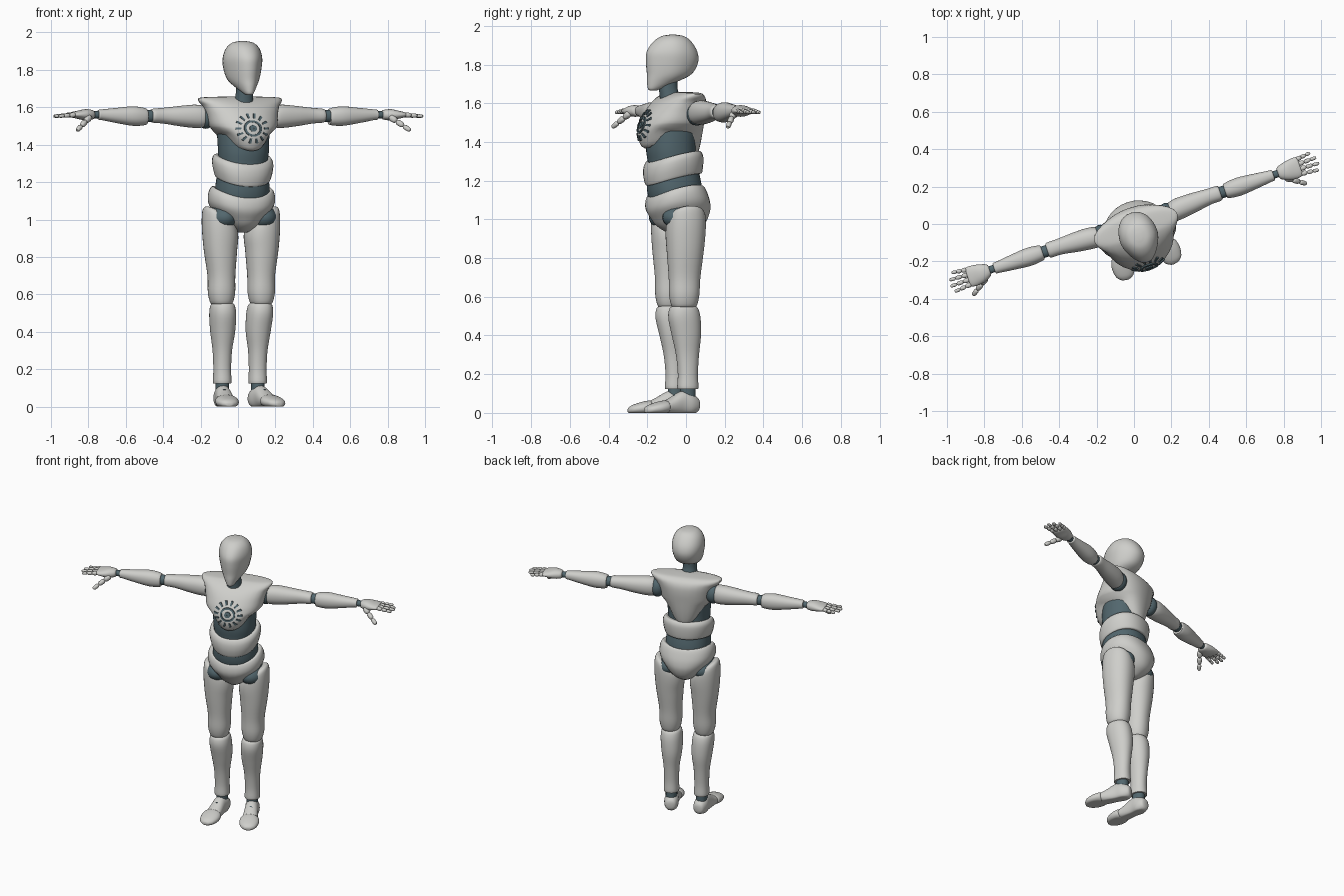
import bpy
import bmesh
import math
from mathutils import Matrix, Vector
from mathutils.bvhtree import BVHTree

cube = bpy.data.objects.get("Cube")
if cube:
    bpy.data.objects.remove(cube, do_unlink=True)

# The whole figure is turned a little towards its left
WORLD = Matrix.Translation((0.018, -0.045, 0)) @ Matrix.Rotation(math.radians(18.5), 4, 'Z')
AROUND, STEPS = 32, 4


def make_material(name, colour):
    mat = bpy.data.materials.new(name)
    mat.use_nodes = True
    mat.diffuse_color = (*colour, 1)
    bsdf = mat.node_tree.nodes["Principled BSDF"]
    bsdf.inputs["Base Color"].default_value = (*colour, 1)
    bsdf.inputs["Roughness"].default_value = 0.6
    return mat


SHELL = make_material("pale grey shell", (0.62, 0.62, 0.595))
JOINT = make_material("dark teal joint", (0.085, 0.135, 0.155))


def finish(bm, name, mat, matrix):
    """Place the mesh, smooth it except at sharp edges, and link it."""
    bm.transform(matrix)
    bmesh.ops.recalc_face_normals(bm, faces=bm.faces[:])
    for face in bm.faces:
        face.smooth = True
    for edge in bm.edges:
        edge.smooth = edge.calc_face_angle(0) < 0.7
    mesh = bpy.data.meshes.new(name)
    bm.to_mesh(mesh)
    bm.free()
    mesh.materials.append(mat)
    obj = bpy.data.objects.new(name, mesh)
    bpy.context.collection.objects.link(obj)
    return obj


def smooth_sections(secs):
    """Smooth in-between sections through the given ones."""
    pts = [Vector(s) for s in secs]
    out = []
    for i in range(len(pts) - 1):
        a, b = pts[i], pts[i + 1]
        ta = (b - pts[max(i - 1, 0)]) / 2
        tb = (pts[min(i + 2, len(pts) - 1)] - a) / 2
        for k in range(STEPS):
            t = k / STEPS
            h = t * t * (3 - 2 * t)
            out.append(a * (1 - h) + b * h + ta * (t * (1 - t) ** 2) - tb * (t * t * (1 - t)))
    return out + [pts[-1]]


def loft(name, mat, axis, secs, bend=None, place=Matrix(), power=2.2):
    """Skin oval sections (position, centre a, centre b, radius a, radius b) along an axis."""
    bm = bmesh.new()
    rings = []
    for t, ca, cb, ra, rb in smooth_sections(secs):
        ring = []
        for k in range(AROUND):
            ang = math.tau * k / AROUND
            c, s = math.cos(ang), math.sin(ang)
            a = ca + ra * math.copysign(abs(c) ** (2 / power), c)
            b = cb + rb * math.copysign(abs(s) ** (2 / power), s)
            p = Vector({'X': (t, a, b), 'Y': (a, t, b), 'Z': (a, b, t)}[axis])
            ring.append(bm.verts.new(bend(p) if bend else p))
        rings.append(ring)
    for low, high in zip(rings, rings[1:]):
        for k in range(AROUND):
            n = (k + 1) % AROUND
            bm.faces.new((low[k], low[n], high[n], high[k]))
    bm.faces.new(rings[0])
    bm.faces.new(rings[-1])
    return finish(bm, name, mat, WORLD @ place)


def ball(name, mat, centre, radii, place):
    bm = bmesh.new()
    bmesh.ops.create_uvsphere(bm, u_segments=24, v_segments=14, radius=1)
    return finish(bm, name, mat, WORLD @ place @ Matrix.Translation(centre) @ Matrix.Diagonal((*radii, 1)))


def finger(name, start, end, radius, place):
    """Three rounded joints from start to end."""
    start, end = Vector(start), Vector(end)
    line = end - start
    secs = []
    for i in range(3):
        r = radius * (1 - 0.13 * i)
        for f, w in ((0.02, 0.55), (0.2, 1), (0.75, 0.95), (0.97, 0.55)):
            secs.append(((i + f) / 3 * line.length, 0, 0, r * w, r * w))
    turn = line.to_track_quat('Z', 'Y').to_matrix().to_4x4()
    loft(name, SHELL, 'Z', secs, place=place @ Matrix.Translation(start) @ turn)


# Head: a round skull with a keeled face coming down to the chin
def keel(p):
    front = min(max((-p.y - 0.04) / 0.13, 0), 1)
    return Vector((p.x * (1 - 0.3 * front), p.y, p.z))


loft("head", SHELL, 'Z', [
    (1.665, 0, -.13, .014, .016), (1.675, 0, -.125, .032, .034), (1.71, 0, -.085, .06, .078),
    (1.75, 0, -.045, .085, .118), (1.81, 0, -.03, .1, .138), (1.865, 0, -.03, .104, .134),
    (1.915, 0, -.028, .088, .102), (1.945, 0, -.025, .056, .062), (1.954, 0, -.025, .015, .018)], keel)
loft("neck", JOINT, 'Z', [(1.57, 0, -.03, .058, .06), (1.63, 0, -.04, .05, .052),
                          (1.68, 0, -.05, .044, .048), (1.74, 0, -.05, .045, .05)])


# Chest: its lower edge arches up at the sides
def arch(p):
    w = min(max((1.5 - p.z) / 0.15, 0), 1)
    side = min((p.x / 0.12) ** 2, 1)
    return Vector((p.x, p.y, p.z + w * (0.08 * side - 0.12 * p.y)))


chest = loft("chest", SHELL, 'Z', [
    (1.345, 0, -.04, .1, .135), (1.36, 0, -.042, .115, .152), (1.42, 0, -.042, .15, .165),
    (1.5, 0, -.03, .182, .163), (1.56, 0, -.01, .195, .148), (1.605, 0, .008, .21, .127),
    (1.635, 0, .022, .232, .098), (1.652, 0, .028, .218, .066), (1.657, 0, .025, .1, .045)], arch)

# Midriff, waist ring and pelvis
loft("midriff", JOINT, 'Z', [(1.04, 0, 0, .12, .12), (1.12, 0, -.012, .142, .137), (1.19, 0, -.018, .142, .138),
                             (1.28, 0, -.025, .13, .125), (1.36, 0, -.035, .135, .125), (1.46, 0, -.03, .14, .125)])
loft("waist_ring", SHELL, 'Z', [
    (1.21, 0, -.02, .138, .135), (1.215, 0, -.02, .147, .145), (1.26, 0, -.022, .16, .152),
    (1.3, 0, -.022, .162, .15), (1.325, 0, -.022, .15, .138), (1.328, 0, -.022, .135, .125)],
    lambda p: p + Vector((0, 0, 0.22 * p.y + 0.8 * p.x * p.x)))


def dip(p):
    w = min(max((p.z - 1) / 0.15, 0), 1)
    return p + Vector((0, 0, w * (0.2 * p.y + 1.2 * p.x * p.x - 0.015)))


loft("pelvis", SHELL, 'Z', [
    (.93, 0, .01, .025, .05), (.94, 0, .01, .045, .08), (.975, 0, .012, .09, .13), (1.03, 0, .01, .14, .158),
    (1.075, 0, .003, .175, .163), (1.12, 0, -.005, .178, .155), (1.155, 0, -.01, .162, .142),
    (1.158, 0, -.01, .145, .13)], dip)


# Thigh tops slope up towards the outside
def slope(p):
    w = min(max((p.z - 0.85) / 0.15, 0), 1)
    return p + Vector((0, 0, w * 0.55 * (p.x - 0.125)))


for side, label in ((1, "left"), (-1, "right")):
    flip = Matrix.Diagonal((side, 1, 1, 1))

    # Leg
    ball(label + "_hip_joint", JOINT, (.11, 0, 1.01), (.083, .115, .07), flip)
    loft(label + "_thigh", SHELL, 'Z', [
        (.545, .112, 0, .042, .05), (.555, .112, 0, .058, .066), (.61, .112, 0, .071, .078),
        (.7, .112, .002, .072, .082), (.82, .116, .004, .085, .094), (.93, .118, .006, .095, .103),
        (1, .12, .008, .09, .1), (1.03, .124, .01, .072, .082), (1.038, .126, .01, .045, .055)], slope, flip)
    loft(label + "_knee_joint", JOINT, 'Z', [(.5, .106, 0, .05, .055), (.56, .11, 0, .054, .062),
                                             (.6, .112, 0, .05, .055)], None, flip)
    loft(label + "_shin", SHELL, 'Z', [
        (.125, .1, .024, .04, .045), (.13, .1, .024, .048, .055), (.2, .1, .024, .046, .052),
        (.3, .1, .022, .05, .06), (.4, .1, .016, .064, .076), (.49, .104, .004, .069, .084),
        (.54, .106, 0, .063, .074), (.553, .106, 0, .05, .056)], None, flip)
    loft(label + "_ankle", JOINT, 'Z', [(.07, .1, .024, .035, .04), (.15, .1, .024, .035, .04)], None, flip)

    # Foot, splayed outwards and flat underneath
    splay = flip @ Matrix.Translation((.1, .025, 0)) @ Matrix.Rotation(math.radians(9.5), 4, 'Z')

    def flat(p):
        return Vector((p.x, p.y, max(p.z, 0)))

    loft(label + "_foot", SHELL, 'Y', [
        (.06, 0, .042, .015, .018), (.05, 0, .042, .034, .038), (.01, 0, .046, .046, .058),
        (-.04, 0, .05, .043, .062), (-.1, 0, .036, .047, .044), (-.135, 0, .03, .05, .032),
        (-.138, 0, .03, .04, .025)], flat, splay)
    loft(label + "_toes", SHELL, 'Y', [
        (-.13, 0, .03, .045, .026), (-.137, 0, .03, .058, .034), (-.18, 0, .024, .062, .032),
        (-.225, 0, .018, .048, .023), (-.245, 0, .014, .026, .014), (-.25, 0, .012, .012, .008)], flat, splay)
    loft(label + "_foot_strap", JOINT, 'Y', [(-.066, 0, .05, .022, .047), (-.084, 0, .046, .022, .046)],
         flat, splay)

    # Arm
    ball(label + "_shoulder_joint", JOINT, (.185, .045, 1.55), (.05, .058, .065), flip)
    loft(label + "_upper_arm", SHELL, 'X', [
        (.195, .045, 1.55, .04, .045), (.205, .045, 1.55, .053, .058), (.25, .05, 1.552, .058, .062),
        (.33, .055, 1.553, .053, .054), (.42, .06, 1.555, .043, .042), (.48, .06, 1.555, .041, .037),
        (.488, .06, 1.555, .028, .026)], None, flip)
    loft(label + "_elbow_joint", JOINT, 'X', [(.46, .06, 1.553, .032, .03), (.54, .06, 1.553, .032, .034)],
         None, flip)
    loft(label + "_forearm", SHELL, 'X', [
        (.515, .06, 1.55, .03, .033), (.522, .06, 1.55, .041, .045), (.59, .06, 1.553, .049, .052),
        (.68, .06, 1.556, .041, .041), (.765, .06, 1.56, .031, .029), (.785, .06, 1.56, .029, .026),
        (.788, .06, 1.56, .02, .018)], None, flip)
    loft(label + "_wrist", JOINT, 'X', [(.77, .06, 1.56, .02, .02), (.84, .06, 1.56, .02, .018)], None, flip)

    # Hand
    loft(label + "_palm", SHELL, 'X', [
        (.812, .06, 1.56, .02, .015), (.82, .06, 1.56, .034, .025), (.86, .057, 1.56, .05, .03),
        (.905, .058, 1.56, .056, .021), (.932, .06, 1.56, .052, .015), (.937, .06, 1.56, .04, .009)], None, flip)
    for i, finger_name in enumerate(("index", "middle", "ring", "little")):
        y = 0.06 + (i - 1.5) * 0.027
        reach = 1.04 - 0.009 * (i - 1.2) ** 2
        finger(f"{label}_{finger_name}_finger", (.93, y, 1.56), (reach, 0.06 + (y - 0.06) * 1.25, 1.552),
               0.0125, flip)
    finger(label + "_thumb", (.845, .025, 1.55), (.94, -.04, 1.475), 0.017, flip)

# Chest ornament: a plain ring, a disc and short radial bars laid on the chest
tree = BVHTree.FromPolygons([v.co for v in chest.data.vertices], [p.vertices[:] for p in chest.data.polygons])
ahead = WORLD.to_3x3() @ Vector((0, 1, 0))
bm = bmesh.new()


def chest_point(radius, angle, lift):
    x, z = radius * math.cos(angle), 1.487 + 0.87 * radius * math.sin(angle)
    hit = tree.ray_cast(WORLD @ Vector((x, -1, z)), ahead)[0]
    return hit - ahead * lift


def plate(inner, outer, a0, a1):
    corners = ((inner, a0), (outer, a0), (outer, a1), (inner, a1))
    top = [bm.verts.new(chest_point(r, a, 0.007)) for r, a in corners]
    base = [bm.verts.new(chest_point(r, a, -0.002)) for r, a in corners]
    bm.faces.new(top)
    bm.faces.new(base)
    for k in range(4):
        n = (k + 1) % 4
        bm.faces.new((top[k], top[n], base[n], base[k]))


for i in range(24):
    a = math.tau * i / 24
    plate(0.038, 0.05, a, a + math.tau / 24)
    plate(0.003, 0.02, a, a + math.tau / 24)
for i in range(14):
    a = math.tau * i / 14
    plate(0.064, 0.094, a - 0.075, a + 0.075)
finish(bm, "chest_ornament", JOINT, Matrix())
